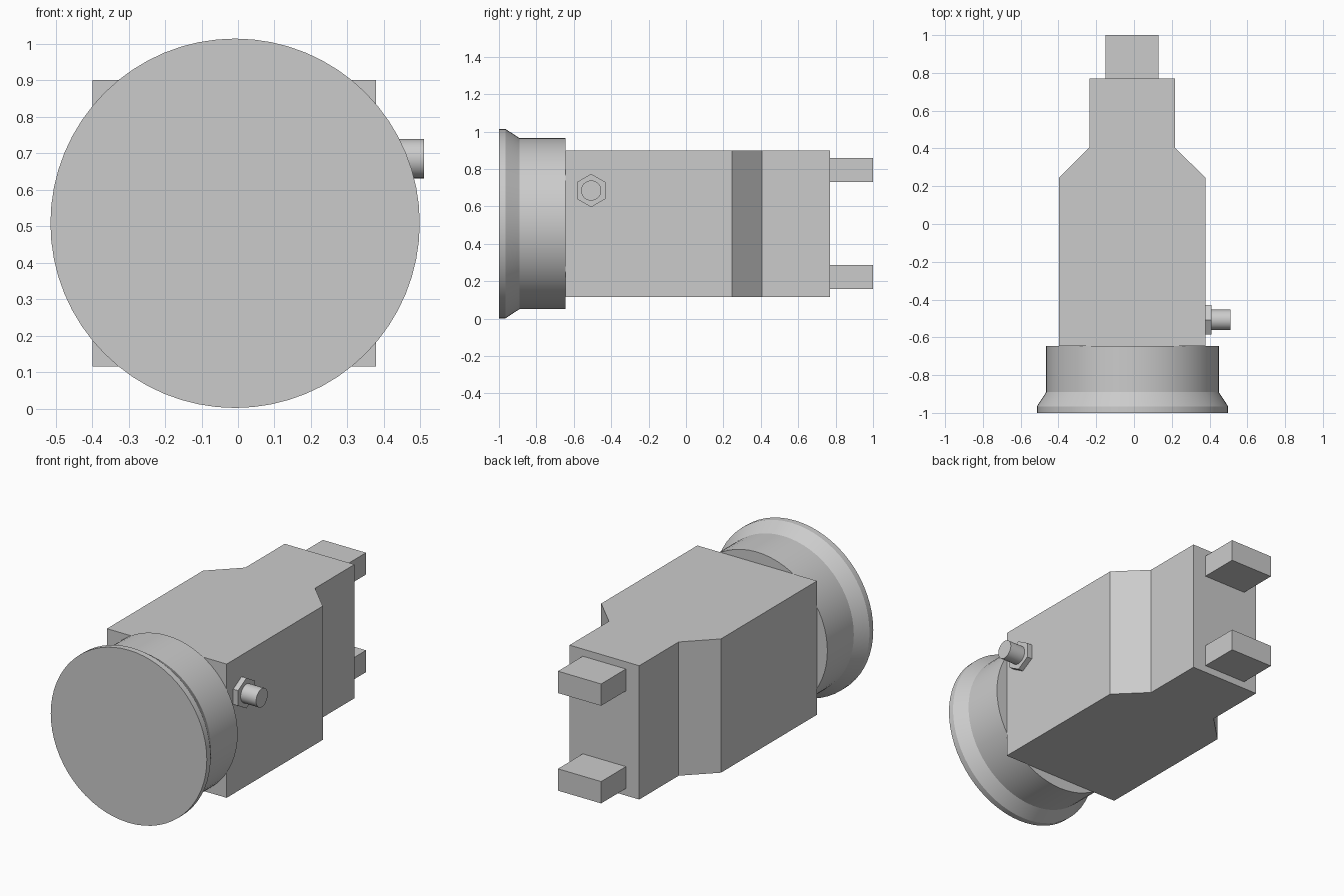
import bpy
import bmesh
from math import sin, cos, pi, radians
from mathutils import Vector

CX, CZ = -0.01, 0.508   # axis of the housing

if "Cube" in bpy.data.objects:
    bpy.data.objects.remove(bpy.data.objects["Cube"], do_unlink=True)

grey = bpy.data.materials.new("light_grey")
grey.use_nodes = True
grey.diffuse_color = (0.6, 0.6, 0.6, 1)
grey.node_tree.nodes["Principled BSDF"].inputs["Base Color"].default_value = grey.diffuse_color


def loft(name, rings, smooth=False):
    """Skin a stack of equal point rings and cap both ends."""
    bm = bmesh.new()
    loops = [[bm.verts.new(p) for p in ring] for ring in rings]
    n = len(loops[0])
    for a, b in zip(loops, loops[1:]):
        for i in range(n):
            j = (i + 1) % n
            bm.faces.new((a[i], a[j], b[j], b[i]))
    bm.faces.new(loops[0])
    bm.faces.new(loops[-1])
    bmesh.ops.recalc_face_normals(bm, faces=bm.faces)
    mesh = bpy.data.meshes.new(name)
    bm.to_mesh(mesh)
    bm.free()
    mesh.materials.append(grey)
    obj = bpy.data.objects.new(name, mesh)
    bpy.context.collection.objects.link(obj)
    if smooth:
        bpy.ops.object.select_all(action='DESELECT')
        obj.select_set(True)
        bpy.context.view_layer.objects.active = obj
        bpy.ops.object.shade_smooth_by_angle(angle=radians(30))
    return obj


def turned(name, centre, axis, profile, sides, smooth=True):
    """Revolve (distance, radius) pairs about the x or y axis."""
    along = Vector((1, 0, 0)) if axis == 'X' else Vector((0, 1, 0))
    across = Vector((0, 1, 0)) if axis == 'X' else Vector((1, 0, 0))
    up = Vector((0, 0, 1))
    angles = [2 * pi * i / sides for i in range(sides)]
    rings = [[Vector(centre) + along * d + (across * sin(a) + up * cos(a)) * r
              for a in angles] for d, r in profile]
    return loft(name, rings, smooth)


def prism(name, outline, z0, z1):
    """Extrude a plan outline upwards."""
    return loft(name, [[(x, y, z) for x, y in outline] for z in (z0, z1)])


# Housing with a tapered rear, mirrored about its centre line
half = [(0.388, -0.645), (0.388, 0.245), (0.226, 0.405), (0.226, 0.77)]
outline = [(CX + x, y) for x, y in half] + [(CX - x, y) for x, y in reversed(half)]
prism("housing", outline, CZ - 0.392, CZ + 0.392)

# Round front collar with flared rim
turned("front_collar", (CX + 0.002, 0, CZ), 'Y',
       [(-1, 0.506), (-0.965, 0.506), (-0.89, 0.457), (-0.645, 0.457)], 64)

# Pair of rear lugs
for name, side in (("lower_lug", -1), ("upper_lug", 1)):
    z = CZ + side * 0.286
    prism(name, [(CX - 0.14, 0.77), (CX + 0.14, 0.77), (CX + 0.14, 1), (CX - 0.14, 1)],
          z - 0.064, z + 0.064)

# Side fitting: hexagonal nut and round pin
fitting = (CX + 0.388, -0.507, 0.685)
turned("side_nut", fitting, 'X', [(0, 0.089), (0.032, 0.089)], 6, smooth=False)
turned("side_pin", fitting, 'X', [(0.032, 0.054), (0.132, 0.054)], 32)
